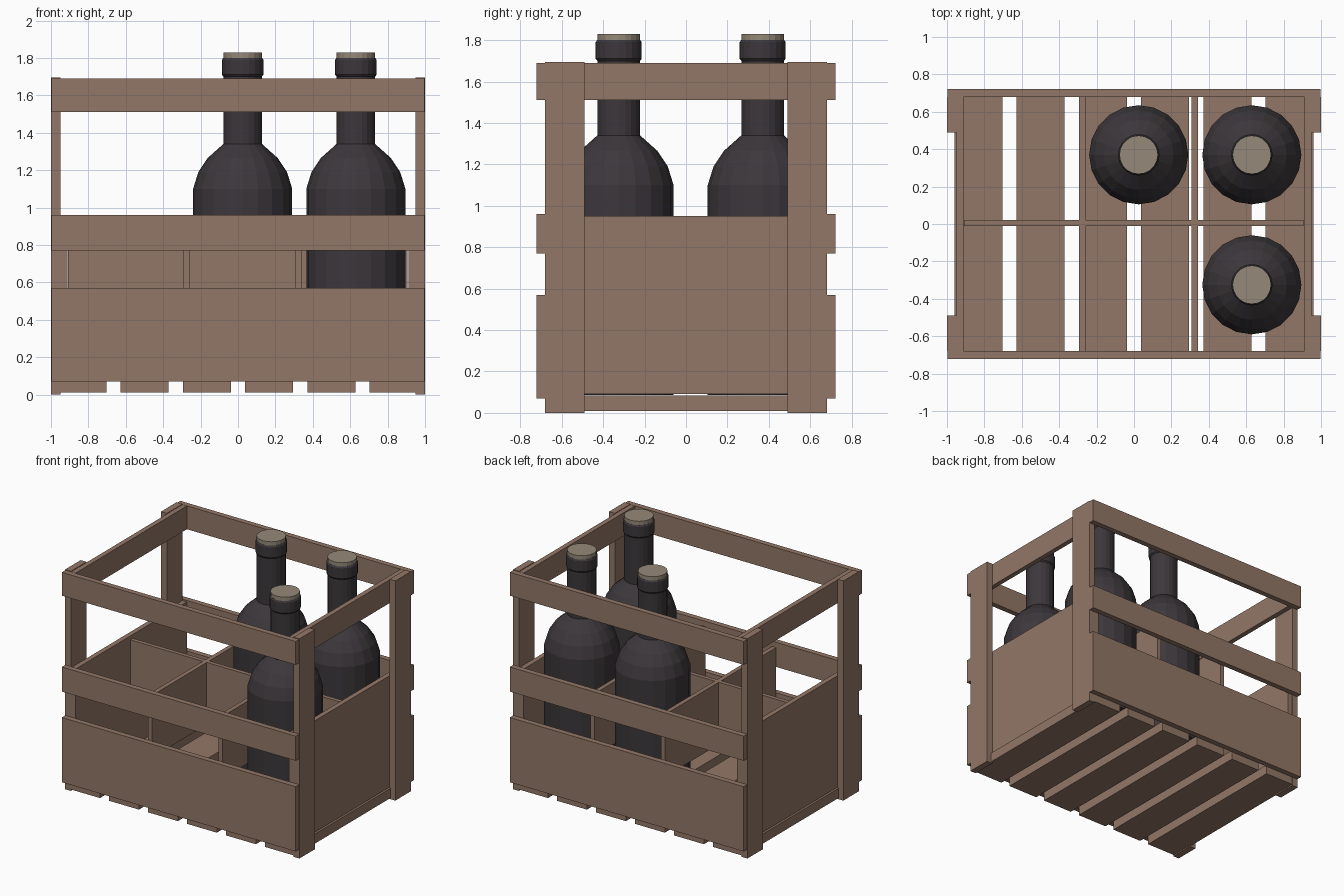
import bpy, bmesh, math

if "Cube" in bpy.data.objects:
    bpy.data.objects.remove(bpy.data.objects["Cube"])


def material(name, rgb):
    m = bpy.data.materials.new(name)
    m.diffuse_color = (*rgb, 1)
    m.use_nodes = True
    m.node_tree.nodes["Principled BSDF"].inputs["Base Color"].default_value = m.diffuse_color
    return m


WOOD = material("wood", (0.29, 0.185, 0.135))
GLASS = material("dark_glass", (0.045, 0.038, 0.043))
CORK = material("cork", (0.30, 0.25, 0.19))


def finish(name, bm, mat):
    me = bpy.data.meshes.new(name)
    bmesh.ops.recalc_face_normals(bm, faces=bm.faces)
    bm.to_mesh(me)
    bm.free()
    me.materials.append(mat)
    ob = bpy.data.objects.new(name, me)
    bpy.context.collection.objects.link(ob)
    return ob


def board(name, x, y, z):
    """Box spanning the given (min, max) ranges."""
    bm = bmesh.new()
    bmesh.ops.create_cube(bm, size=1)
    for v in bm.verts:
        v.co = [r[0] if c < 0 else r[1] for c, r in zip(v.co, (x, y, z))]
    return finish(name, bm, WOOD)


def lathe(name, profile, centre, mat, sides=20):
    """Closed turned solid from (radius, z) points."""
    bm = bmesh.new()
    rings = []
    for r, z in profile:
        rings.append([bm.verts.new((centre[0] + r * math.cos(2 * math.pi * i / sides),
                                    centre[1] + r * math.sin(2 * math.pi * i / sides), z))
                      for i in range(sides)])
    for a, b in zip(rings, rings[1:]):
        for i in range(sides):
            j = (i + 1) % sides
            bm.faces.new((a[i], a[j], b[j], b[i]))
    bm.faces.new(rings[0][::-1])
    bm.faces.new(rings[-1])
    return finish(name, bm, mat)


def span(sign, a, b):
    return tuple(sorted((sign * a, sign * b)))


# Long boards on the front and back
for side, s in (("front", -1), ("back", 1)):
    for part, z in (("lower_board", (0.07, 0.57)), ("middle_rail", (0.77, 0.96)),
                    ("top_rail", (1.51, 1.69))):
        board(f"{side}_{part}", (-0.998, 0.998), span(s, 0.68, 0.722), z)

# Ends: panel, top rail and the two corner posts
for side, s in (("left", -1), ("right", 1)):
    board(f"{side}_end_panel", span(s, 0.912, 0.95), (-0.678, 0.678), (0.09, 0.95))
    board(f"{side}_end_rail", span(s, 0.912, 0.95), (-0.678, 0.678), (1.51, 1.69))
    for end, t in (("front", -1), ("back", 1)):
        board(f"{side}_{end}_post", span(s, 0.95, 1.0), span(t, 0.49, 0.68), (0, 1.695))

# Floor slats
for i in range(6):
    c = -0.832 + i * 0.3328
    board(f"floor_slat_{i + 1}", (c - 0.128, c + 0.128), (-0.678, 0.678), (0.01, 0.085))

# Bottle dividers
DIV_Z = (0.44, 0.92)
board("long_divider", (-0.91, 0.905), (-0.01, 0.022), DIV_Z)
for i, x in enumerate((-0.277, 0.325)):
    board(f"cross_divider_{i + 1}", (x - 0.017, x + 0.017), (-0.678, 0.678), DIV_Z)

# Bottles with corks
BOTTLE = [(0.265, 0.087), (0.265, 1.10), (0.237, 1.19), (0.187, 1.265), (0.103, 1.34),
          (0.103, 1.70), (0.111, 1.71), (0.111, 1.79), (0.104, 1.80)]
for i, c in enumerate(((0.025, 0.37), (0.63, 0.37), (0.63, -0.325))):
    lathe(f"bottle_{i + 1}", BOTTLE, c, GLASS)
    lathe(f"cork_{i + 1}", [(0.103, 1.795), (0.103, 1.83)], c, CORK)
